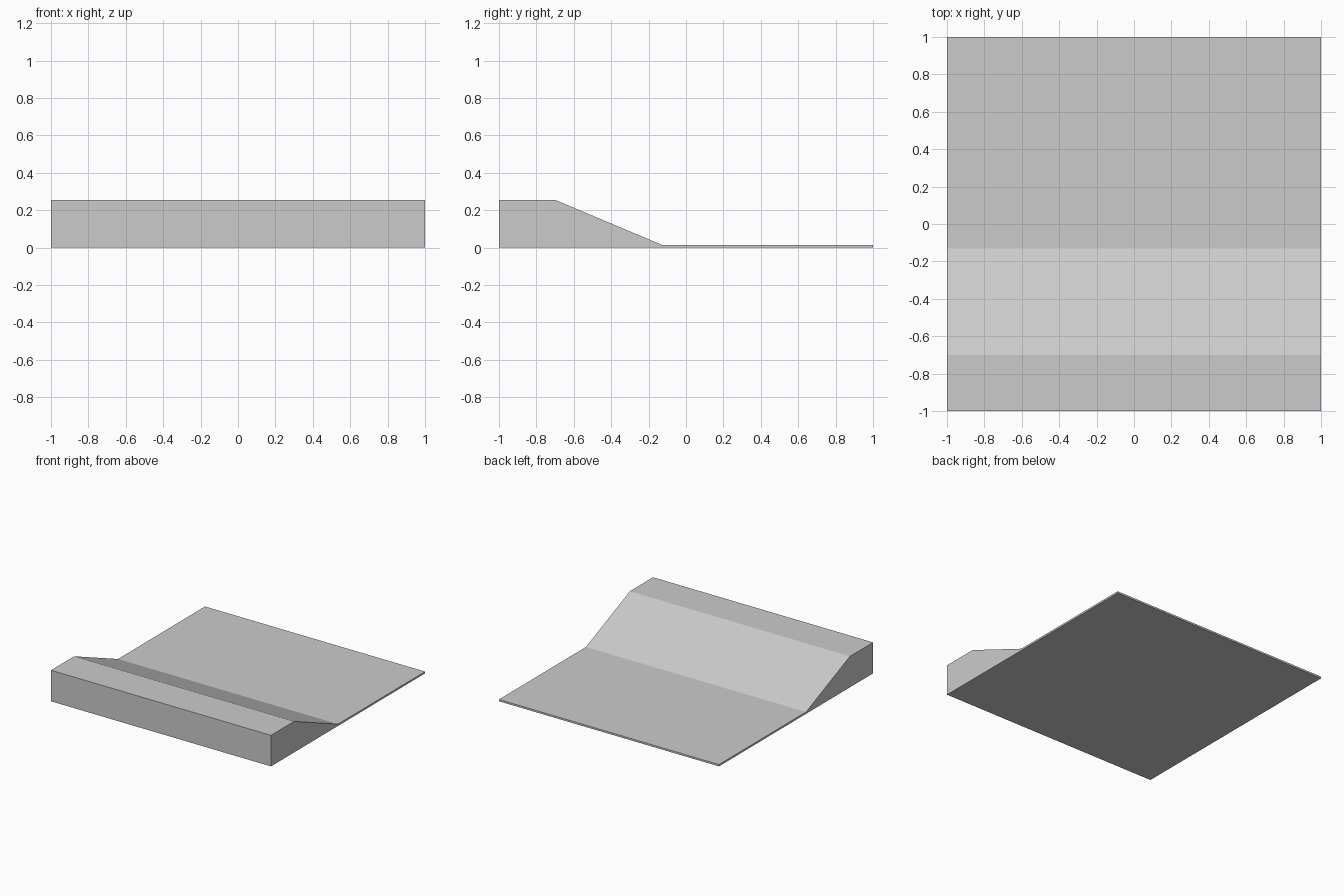
import bpy

# Remove the default cube
cube = bpy.data.objects.get("Cube")
if cube:
    bpy.data.objects.remove(cube, do_unlink=True)

# Single light grey material
GREY = (0.6, 0.6, 0.6, 1.0)
grey = bpy.data.materials.new("light_grey")
grey.use_nodes = True
grey.diffuse_color = GREY
grey.node_tree.nodes["Principled BSDF"].inputs["Base Color"].default_value = GREY

HALF_WIDTH = 1.0
PLATE_TOP = 0.015
RAMP_TOP = 0.255


def extrude_profile(name, profile):
    """Sweep a closed (y, z) profile across the full width along x."""
    n = len(profile)
    verts = [(x, y, z) for x in (-HALF_WIDTH, HALF_WIDTH) for y, z in profile]
    faces = [tuple(reversed(range(n))), tuple(range(n, 2 * n))]
    for i in range(n):
        j = (i + 1) % n
        faces.append((i, j, j + n, i + n))
    mesh = bpy.data.meshes.new(name)
    mesh.from_pydata(verts, [], faces)
    mesh.materials.append(grey)
    obj = bpy.data.objects.new(name, mesh)
    bpy.context.collection.objects.link(obj)
    return obj


# Thin square plate on the ground
extrude_profile("base_plate", [(-1, 0), (1, 0), (1, PLATE_TOP), (-1, PLATE_TOP)])

# Raised front ledge that slopes down to the plate
extrude_profile("ledge_ramp", [(-1, PLATE_TOP), (-0.13, PLATE_TOP),
                               (-0.7, RAMP_TOP), (-1, RAMP_TOP)])
